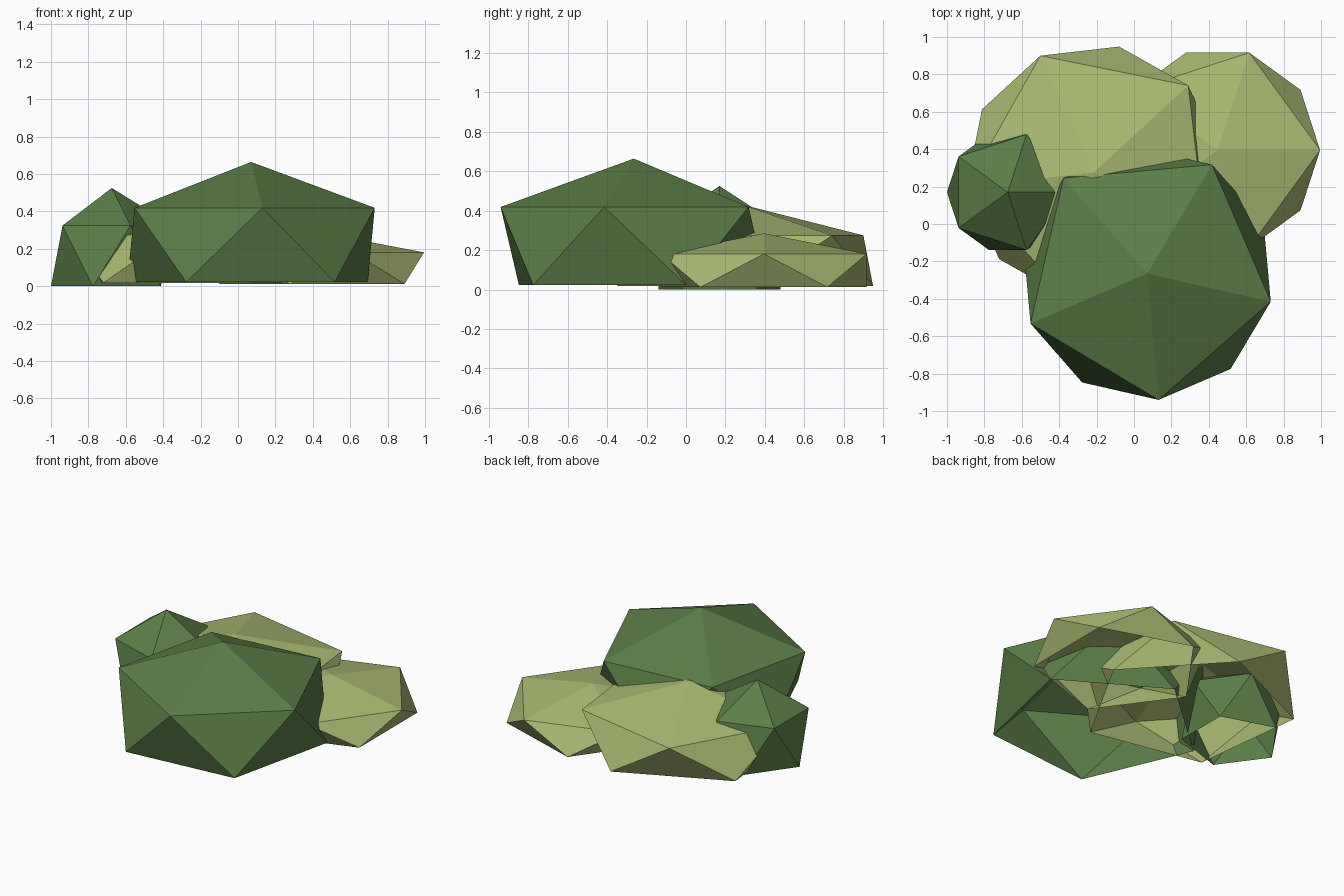
import bpy, bmesh, math

if "Cube" in bpy.data.objects:
    bpy.data.objects.remove(bpy.data.objects["Cube"])


def material(name, rgb):
    m = bpy.data.materials.new(name)
    m.diffuse_color = (*rgb, 1)
    m.use_nodes = True
    m.node_tree.nodes["Principled BSDF"].inputs["Base Color"].default_value = m.diffuse_color
    return m


dark = material("dark leaf green", (0.105, 0.21, 0.063))
light = material("light leaf green", (0.40, 0.49, 0.17))


def bush(name, x, y, ring, base, top, angle, mat):
    """Squashed icosahedron, apex up, with its lower cap removed (open base)."""
    rz = (top - base) / (1 + math.sqrt(0.2))
    upper_z = base + rz * 2 * math.sqrt(0.2)
    bm = bmesh.new()

    def circle(z, turn):
        a = [math.radians(angle + turn + 72 * i) for i in range(5)]
        return [bm.verts.new((ring * math.cos(t), ring * math.sin(t), z)) for t in a]

    apex = bm.verts.new((0, 0, top))
    up, low = circle(upper_z, 0), circle(base, 36)
    for i in range(5):
        j = (i + 1) % 5
        bm.faces.new((apex, up[i], up[j]))
        bm.faces.new((up[i], low[i], up[j]))
        bm.faces.new((up[j], low[i], low[j]))
    mesh = bpy.data.meshes.new(name)
    bm.to_mesh(mesh)
    bm.free()
    mesh.materials.append(mat)
    ob = bpy.data.objects.new(name, mesh)
    ob.location = (x, y, 0)
    bpy.context.collection.objects.link(ob)


# Four overlapping clumps of foliage
bush("large_dark_bush", 0.07, -0.265, 0.678, 0.022, 0.664, -12.8, dark)
bush("small_dark_bush", -0.675, 0.17, 0.325, 0.0, 0.525, 0, dark)
bush("large_light_bush", -0.215, 0.276, 0.686, 0.018, 0.433, 42.6, light)
bush("flat_light_bush", 0.447, 0.395, 0.548, 0.012, 0.285, 0, light)
